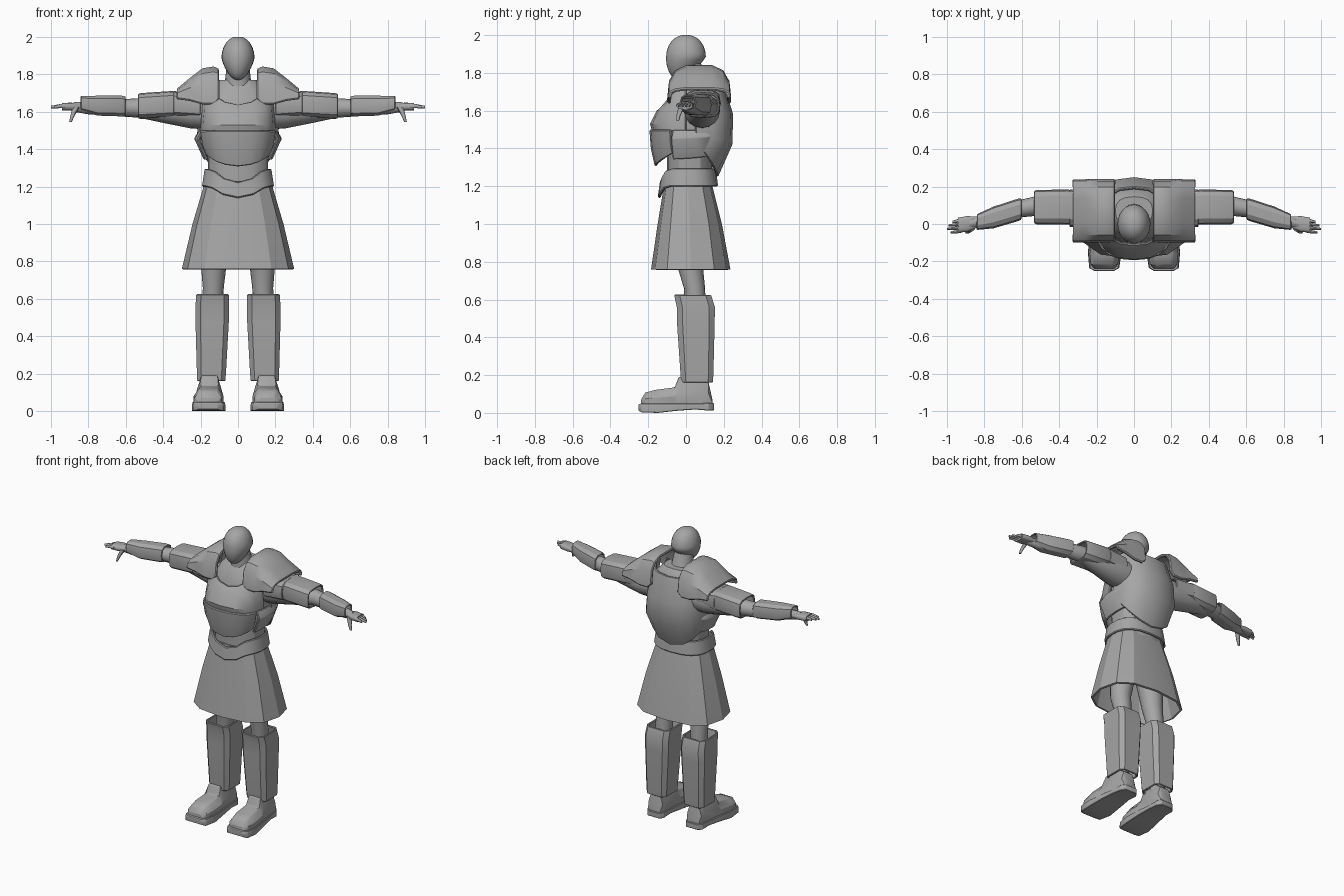
import bpy, bmesh
from math import cos, sin, pi, radians, copysign

cube = bpy.data.objects.get("Cube")
if cube:
    bpy.data.objects.remove(cube, do_unlink=True)

grey = bpy.data.materials.new("armour_grey")
grey.use_nodes = True
grey.diffuse_color = (.38, .38, .38, 1)
grey.node_tree.nodes["Principled BSDF"].inputs["Base Color"].default_value = grey.diffuse_color


def loft(name, rows, closed=True, caps=True, mirror=True, thick=0, bevel=0, angle=28):
    """Skin rows of points with quads, apply the modifiers, then shade."""
    bm = bmesh.new()
    grid = [[bm.verts.new(point) for point in row] for row in rows]
    count = len(rows[0])
    for lower, upper in zip(grid, grid[1:]):
        for i in range(count if closed else count - 1):
            j = (i + 1) % count
            bm.faces.new((lower[i], lower[j], upper[j], upper[i]))
    if closed and caps:
        bm.faces.new(grid[0])
        bm.faces.new(grid[-1])
    bmesh.ops.recalc_face_normals(bm, faces=bm.faces)
    mesh = bpy.data.meshes.new(name)
    bm.to_mesh(mesh)
    bm.free()
    mesh.materials.append(grey)
    obj = bpy.data.objects.new(name, mesh)
    bpy.context.collection.objects.link(obj)
    if mirror:
        obj.modifiers.new("Mirror", 'MIRROR')
    if thick:
        obj.modifiers.new("Solidify", 'SOLIDIFY').thickness = thick
    if bevel:
        modifier = obj.modifiers.new("Bevel", 'BEVEL')
        modifier.width = bevel
        modifier.segments = 1
        modifier.limit_method = 'ANGLE'
        modifier.angle_limit = radians(50)
    bpy.ops.object.select_all(action='DESELECT')
    obj.select_set(True)
    bpy.context.view_layer.objects.active = obj
    for modifier in list(obj.modifiers):
        bpy.ops.object.modifier_apply(modifier=modifier.name)
    bpy.ops.object.shade_smooth_by_angle(angle=radians(angle))


def rounded(value, power):
    """Signed power, which squares off an oval."""
    return copysign(abs(value) ** power, value)


def oval(ru, rv, sides, power, phase=0):
    """Points around a squared oval."""
    angles = [2 * pi * (k + phase) / sides for k in range(sides)]
    return [(ru * rounded(cos(a), power), rv * rounded(sin(a), power)) for a in angles]


def tube(name, axis, stations, squash=1, sides=16, power=1, phase=0, **options):
    """Loft ovals along x or z; a station is (position, centre, centre, radius)."""
    rows = []
    for position, cu, cv, radius in stations:
        ring = [(cu + u, cv + v) for u, v in oval(radius, radius * squash, sides, power, phase)]
        rows.append([(position, u, v) if axis == 'x' else (u, v, position) for u, v in ring])
    loft(name, rows, **options)


def wrap(name, centre, start, end, levels, steps=4, ramp=1):
    """Armour plate around the body; a level is (height, half width, depth, rise to the side).
    Angles run from the front (zero) round the left side to the back."""
    rows = []
    for height, width, depth, rise in levels:
        row = []
        for k in range(steps + 1):
            a = radians(start + (end - start) * k / steps)
            lift = rise * min(1, ramp * k / steps) ** 1.5
            row.append((width * rounded(sin(a), .8), centre - depth * rounded(cos(a), .8), height + lift))
        rows.append(row)
    loft(name, rows, closed=False, thick=.016, bevel=.005)


# Head: an egg that narrows and moves forward towards the chin
head = []
for k in range(1, 20):
    up, out = cos(pi * k / 20), sin(pi * k / 20) ** .9
    chin = max(0, -up)
    taper = out * (1 - .3 * chin)
    ring = oval(.088 * taper, .105 * taper, 24, 1)
    head.append([(x, y - .04 * chin, 1.885 + .116 * up) for x, y in ring])
loft("head", head, mirror=False, angle=60)
tube("neck", 'z', [(1.66, 0, .06, .1), (1.76, 0, .04, .07), (1.85, 0, .02, .06)], mirror=False)

# Torso under the armour
tube("torso", 'z', [(1.1, 0, .02, .16), (1.35, 0, .02, .16), (1.5, 0, .04, .19),
                    (1.64, 0, .06, .19), (1.72, 0, .07, .15), (1.77, 0, .07, .1)],
     squash=.76, power=.8, mirror=False)

# Chest, belly, flank and back armour
wrap("chest_plate", 0, 0, 90, [(1.64, .15, .11, .12), (1.6, .19, .155, .05),
                               (1.53, .2, .19, 0), (1.49, .2, .18, 0)])
wrap("belly_plate", 0, 0, 70, [(1.5, .2, .178, 0), (1.4, .185, .17, .02), (1.31, .165, .15, .07)])
wrap("flank_plate", .02, 65, 125, [(1.5, .21, .18, 0), (1.45, .235, .2, .02), (1.34, .185, .18, .02)])
wrap("back_plate", .05, 180, 90, [(1.74, .17, .15, .03), (1.58, .205, .2, .02),
                                  (1.42, .22, .195, .06), (1.25, .2, .12, .18)])

# Belt dipped at the front, and the skirt
wrap("belt", .01, 0, 180, [(1.225, .18, .148, .07), (1.14, .195, .16, .06)], steps=9, ramp=4)
tube("skirt", 'z', [(1.23, 0, .01, .175), (1, 0, .02, .243), (.76, 0, .025, .3)],
     squash=.7, sides=12, power=.75, caps=False, mirror=False, thick=.014, angle=20)

# Shoulder guards: arches from front to back, swept outward (x, bottom, top)
guard = []
for x, low, high in [(.1, 1.67, 1.83), (.13, 1.64, 1.845), (.19, 1.64, 1.835),
                     (.26, 1.66, 1.78), (.33, 1.67, 1.72)]:
    arch = [pi * k / 7 for k in range(8)]
    guard.append([(x, .07 - .17 * rounded(cos(a), .6), low + (high - low) * abs(sin(a)) ** .7)
                  for a in arch])
loft("shoulder_guard", guard, closed=False, thick=.02, bevel=.006)

# Arms, sleeves and bracers
tube("arm", 'x', [(.14, .08, 1.6, .095), (.25, .09, 1.6, .09), (.4, .095, 1.61, .07),
                  (.53, .095, 1.62, .052), (.62, .08, 1.62, .046), (.8, .02, 1.62, .034),
                  (.88, 0, 1.625, .025)], angle=50)
tube("shoulder_sleeve", 'x', [(.2, .08, 1.63, .1), (.345, .085, 1.64, .1)], squash=.7,
     sides=12, power=.7, caps=False, thick=.012, bevel=.004)
tube("upper_arm_sleeve", 'x', [(.33, .09, 1.64, .088), (.35, .09, 1.64, .094), (.52, .09, 1.63, .092),
                               (.535, .09, 1.63, .085)], squash=.75,
     sides=12, power=.6, caps=False, thick=.012, bevel=.004)
tube("bracer", 'x', [(.6, .08, 1.63, .056), (.62, .075, 1.63, .06), (.75, .035, 1.632, .058),
                     (.84, .01, 1.645, .042)], squash=.95,
     sides=10, power=.7, caps=False, thick=.01, bevel=.004)

# Hands
tube("palm", 'x', [(.84, .01, 1.625, .03), (.89, 0, 1.627, .042), (.94, -.006, 1.627, .04)],
     squash=.5, power=.7, angle=50)
for name, tip, y in [("index_finger", .98, -.036), ("middle_finger", 1, -.017),
                     ("ring_finger", .99, .002), ("little_finger", .97, .021)]:
    tube(name, 'x', [(.92, y, 1.628, .01), (.95, y - .006, 1.63, .009), (tip, y - .01, 1.624, .006)],
         squash=1.2, sides=8, angle=50)
tube("thumb", 'z', [(1.545, .895, -.044, .007), (1.575, .885, -.04, .011), (1.625, .865, -.02, .018)],
     sides=8, angle=50)

# Legs and chamfered shin guards
tube("leg", 'z', [(1, .1, .02, .09), (.76, .13, .025, .066), (.66, .132, .045, .056),
                  (.4, .14, .055, .055), (.1, .15, .05, .045)], angle=50)
tube("shin_guard", 'z', [(.625, .136, .035, .09), (.56, .137, .052, .093), (.48, .138, .052, .092),
                         (.2, .142, .058, .08), (.16, .143, .058, .077)], squash=1.12,
     sides=8, power=.4, phase=.5, caps=False, thick=.014, bevel=.004)


def boot_part(name, stations, narrowing, **options):
    """Loft tapered boxes from toe to heel; a station is (y, half width, bottom, top)."""
    rows = []
    for y, wide, low, high in stations:
        half = [(wide, low), (wide, (low + high) / 2), (wide * narrowing, high)]
        outline = half + [(-w, z) for w, z in reversed(half)]
        rows.append([(.152 + w - .03 * y, y, z) for w, z in outline])
    loft(name, rows, **options)


# Boots and soles
boot_part("boot", [(-.238, .055, .04, .07), (-.215, .072, .04, .108), (-.16, .08, .04, .122),
                   (-.06, .074, .04, .135), (-.038, .066, .04, .19), (.085, .058, .04, .19),
                   (.12, .054, .04, .16), (.14, .045, .04, .07)], .65, bevel=.004)
boot_part("sole", [(-.252, .05, .012, .045), (-.235, .08, .003, .05), (-.15, .09, 0, .05),
                   (-.04, .08, .012, .05), (.05, .068, .018, .05), (.12, .064, .012, .052),
                   (.148, .045, .014, .052)], .96, bevel=.003)
